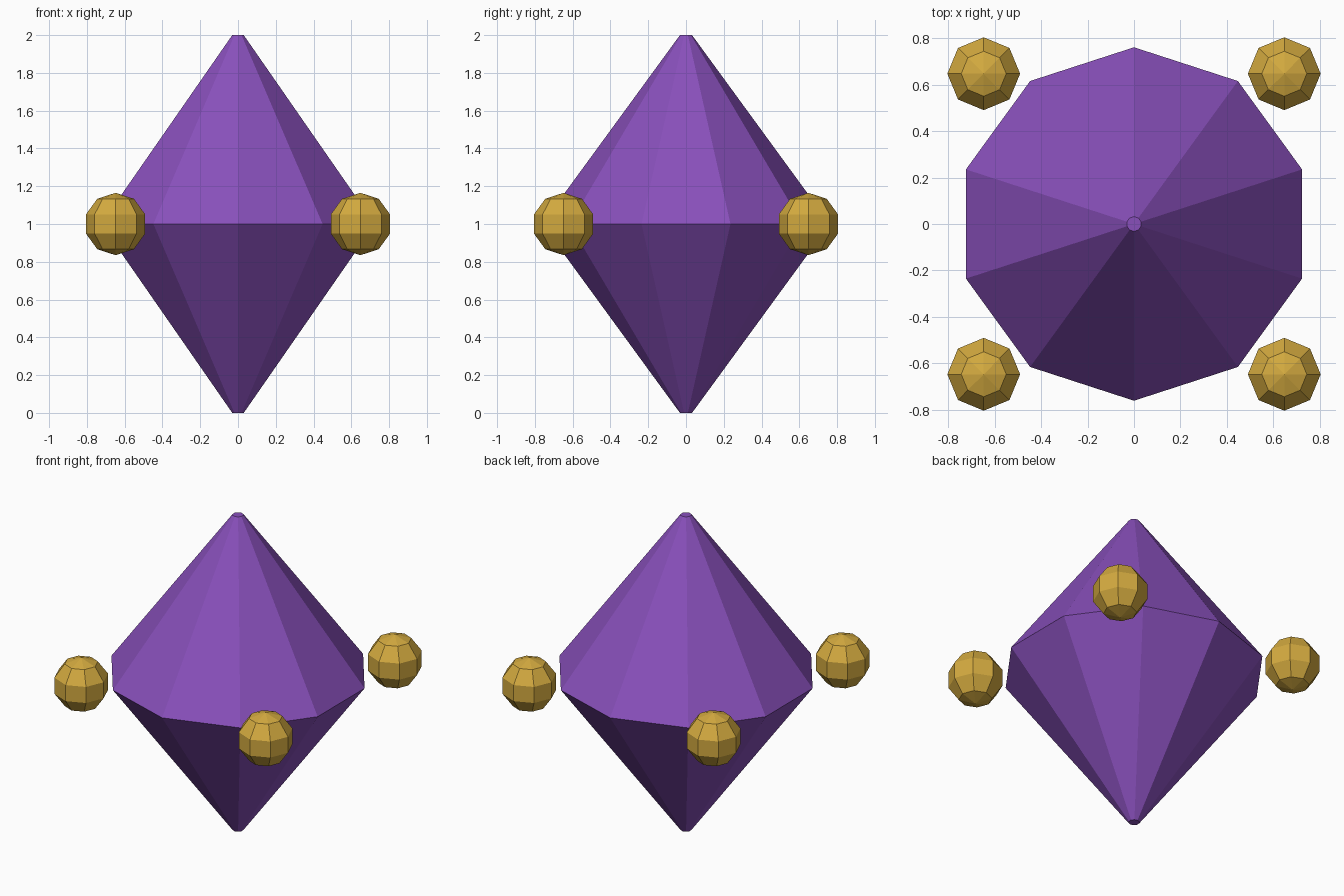
import bpy, bmesh, math
from mathutils import Matrix

if "Cube" in bpy.data.objects:
    bpy.data.objects.remove(bpy.data.objects["Cube"])


def material(name, rgb):
    m = bpy.data.materials.new(name)
    m.diffuse_color = (*rgb, 1)
    m.use_nodes = True
    m.node_tree.nodes["Principled BSDF"].inputs["Base Color"].default_value = m.diffuse_color
    return m


def add_object(name, bm, mat, location=(0, 0, 0)):
    bmesh.ops.recalc_face_normals(bm, faces=bm.faces)
    me = bpy.data.meshes.new(name)
    bm.to_mesh(me)
    bm.free()
    me.materials.append(mat)
    ob = bpy.data.objects.new(name, me)
    ob.location = location
    bpy.context.collection.objects.link(ob)


purple = material("purple", (0.25, 0.08, 0.50))
gold = material("gold", (0.65, 0.40, 0.05))

# Ten-sided double cone with small flat tips
SIDES = 10
bm = bmesh.new()
rings = []
for z, r in ((0, 0.032), (1, 0.762), (2, 0.032)):
    rings.append([bm.verts.new((r * math.sin(math.tau * i / SIDES),
                                r * math.cos(math.tau * i / SIDES), z))
                  for i in range(SIDES)])
for lower, upper in zip(rings, rings[1:]):
    for i in range(SIDES):
        j = (i + 1) % SIDES
        bm.faces.new((lower[i], lower[j], upper[j], upper[i]))
bm.faces.new(rings[0])
bm.faces.new(rings[-1])
add_object("crystal", bm, purple)

# Four faceted orbs around the waist
for sx, side in ((-1, "left"), (1, "right")):
    for sy, end in ((-1, "front"), (1, "back")):
        bm = bmesh.new()
        bmesh.ops.create_uvsphere(bm, u_segments=8, v_segments=5, radius=0.165)
        add_object(f"orb_{end}_{side}", bm, gold, (sx * 0.648, sy * 0.648, 1))
